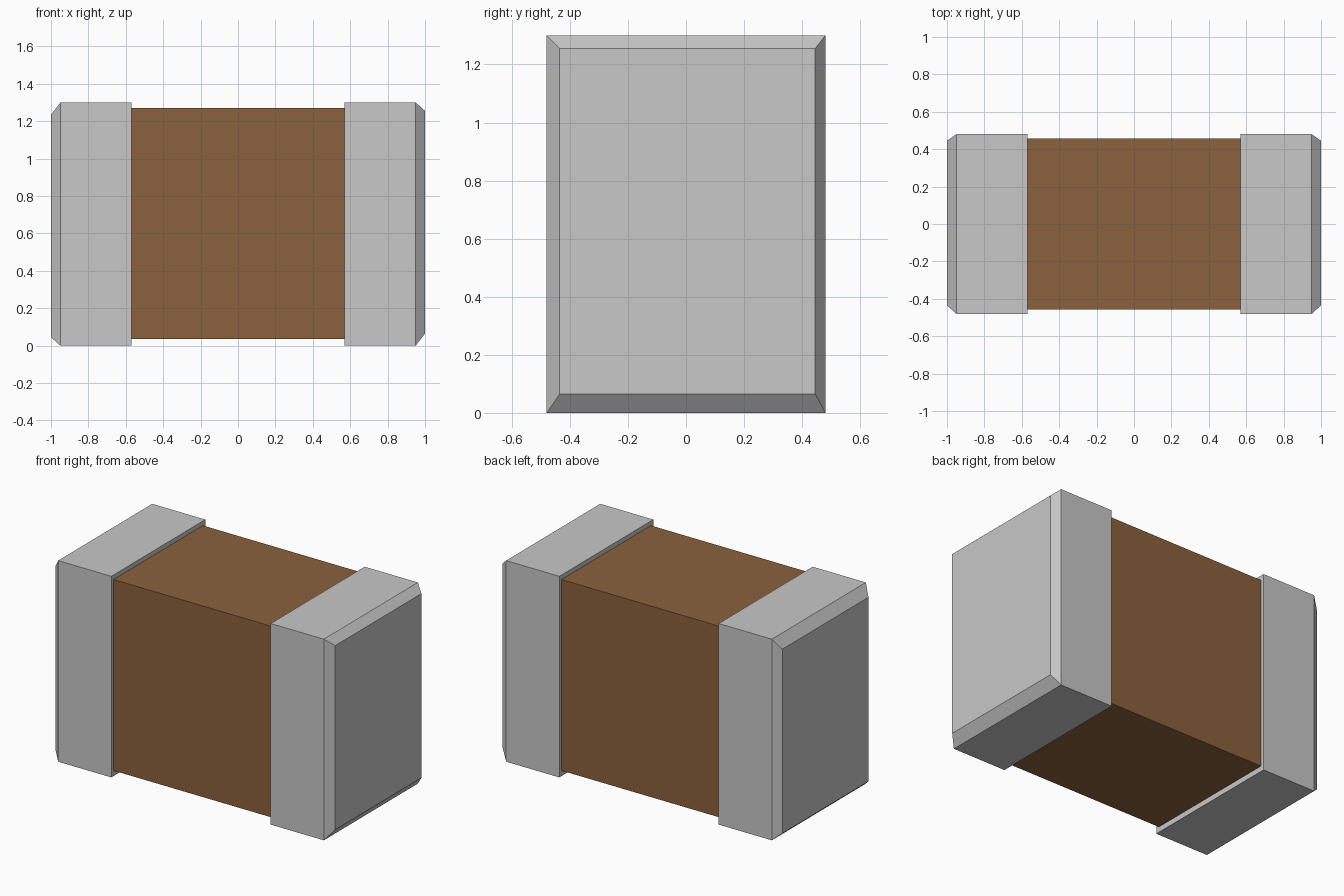
import bpy
import bmesh

cube = bpy.data.objects.get("Cube")
if cube:
    bpy.data.objects.remove(cube, do_unlink=True)


def material(name, colour):
    mat = bpy.data.materials.new(name)
    mat.use_nodes = True
    mat.diffuse_color = colour
    mat.node_tree.nodes["Principled BSDF"].inputs["Base Color"].default_value = colour
    return mat


def loft(name, sections, mat):
    """Join rectangles (x, y_min, y_max, z_min, z_max) into a closed solid."""
    bm = bmesh.new()
    rings = [[bm.verts.new((x, y, z)) for y, z in
              ((y0, z0), (y1, z0), (y1, z1), (y0, z1))]
             for x, y0, y1, z0, z1 in sections]
    for a, b in zip(rings, rings[1:]):
        for i in range(4):
            j = (i + 1) % 4
            bm.faces.new((a[i], a[j], b[j], b[i]))
    bm.faces.new(rings[0])
    bm.faces.new(rings[-1])
    bmesh.ops.recalc_face_normals(bm, faces=bm.faces)
    mesh = bpy.data.meshes.new(name)
    bm.to_mesh(mesh)
    bm.free()
    mesh.materials.append(mat)
    obj = bpy.data.objects.new(name, mesh)
    bpy.context.collection.objects.link(obj)
    return obj


brown = material("ceramic brown", (0.258, 0.121, 0.047, 1))
grey = material("metal grey", (0.58, 0.58, 0.58, 1))

HEIGHT = 1.30

# Ceramic block, its ends buried in the caps
loft("ceramic_body", [(x, -0.457, 0.457, 0.035, 1.27) for x in (-0.8, 0.8)], brown)

# Metal end caps with uneven bevels; the right one is the left one turned over
for name, side in (("left_end_cap", 1), ("right_end_cap", -1)):
    low, high = 0.065, 1.255
    if side < 0:
        low, high = HEIGHT - high, HEIGHT - low
    loft(name, [(side * 0.57, -0.48, 0.48, 0, HEIGHT),
                (side * 0.95, -0.48, 0.48, 0, HEIGHT),
                (side, -0.435, 0.445, low, high)], grey)
